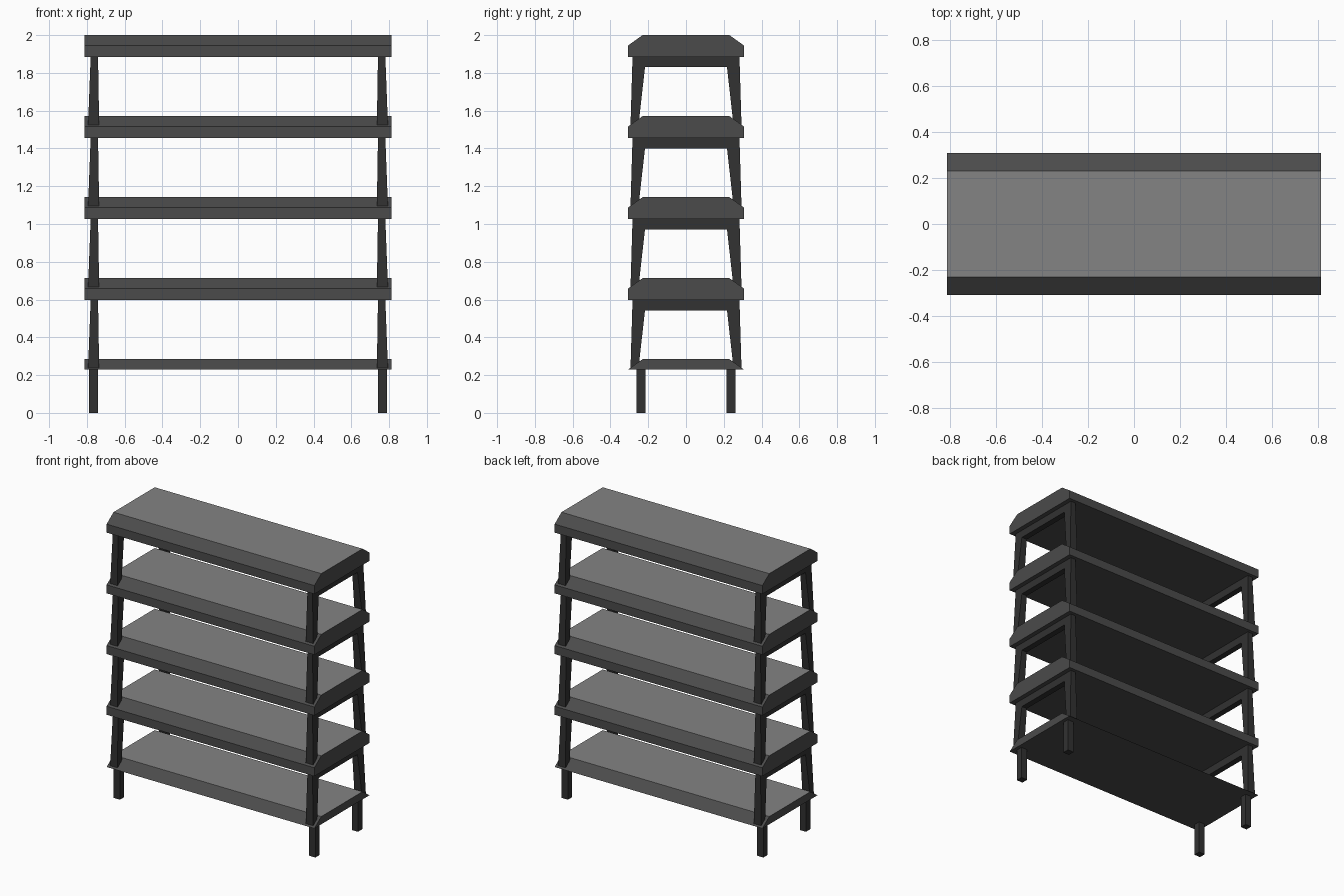
import bpy, bmesh

if "Cube" in bpy.data.objects:
    bpy.data.objects.remove(bpy.data.objects["Cube"])

def mat(name, v):
    m = bpy.data.materials.new(name)
    m.diffuse_color = (v, v, v, 1)
    m.use_nodes = True
    m.node_tree.nodes["Principled BSDF"].inputs["Base Color"].default_value = m.diffuse_color
    return m

TOP = mat("light grey board", 0.23)
RIM = mat("mid grey rim", 0.070)
LEG = mat("dark grey frame", 0.031)

def finish(name, bm, mats):
    bmesh.ops.recalc_face_normals(bm, faces=bm.faces)
    me = bpy.data.meshes.new(name)
    bm.to_mesh(me)
    bm.free()
    for m in mats:
        me.materials.append(m)
    ob = bpy.data.objects.new(name, me)
    bpy.context.collection.objects.link(ob)
    return ob

def prism(bm, profile, xa, xb):
    """Span a (y, z) profile between two x planes; each plane is a function of z."""
    a = [bm.verts.new((xa(z), y, z)) for y, z in profile]
    b = [bm.verts.new((xb(z), y, z)) for y, z in profile]
    bm.faces.new(a)
    bm.faces.new(b[::-1])
    n = len(profile)
    for i in range(n):
        j = (i + 1) % n
        bm.faces.new((a[i], b[i], b[j], a[j]))

def mirrored(half):
    return half + [(-y, z) for y, z in reversed(half)]

# Shelves: board with long top edges bevelled, light upper face
def shelf(name, top, rim):
    half = [(-0.23, top), (-0.307, top - 0.055)]
    if rim:
        half.append((-0.307, top - 0.115))
    bm = bmesh.new()
    prism(bm, mirrored(half), lambda z: -0.812, lambda z: 0.812)
    bmesh.ops.recalc_face_normals(bm, faces=bm.faces)
    for f in bm.faces:
        f.material_index = 1 if f.normal.z > 0.95 else 0
    finish(name, bm, [RIM, TOP])

# End frames: inverted U, splaying slightly towards the bottom
def end_frame(name, t):
    drop = 0.365
    half = [(-0.283, t), (-0.294, t - drop), (-0.252, t - drop), (-0.217, t - 0.055)]
    bm = bmesh.new()
    for s in (-1, 1):
        prism(bm, mirrored(half),
              lambda z: s * (0.741 - 0.006 * (t - z) / drop),
              lambda z: s * (0.780 + 0.014 * (t - z) / drop))
    finish(name, bm, [LEG])

STEP = 0.429
for i in range(5):
    top = 2.0 - STEP * (4 - i)
    shelf(f"shelf_{i + 1}", top, i > 0)
    if i > 0:
        end_frame(f"end_frames_{i}", top - 0.115)

# Square feet under the bottom shelf
for sx in (-1, 1):
    for sy in (-1, 1):
        bm = bmesh.new()
        y0, y1 = sy * 0.214, sy * 0.262
        prism(bm, [(y0, 0), (y1, 0), (y1, 0.231), (y0, 0.231)],
              lambda z: sx * 0.74, lambda z: sx * 0.788)
        finish(("right" if sx > 0 else "left") + ("_back" if sy > 0 else "_front") + "_foot", bm, [LEG])
